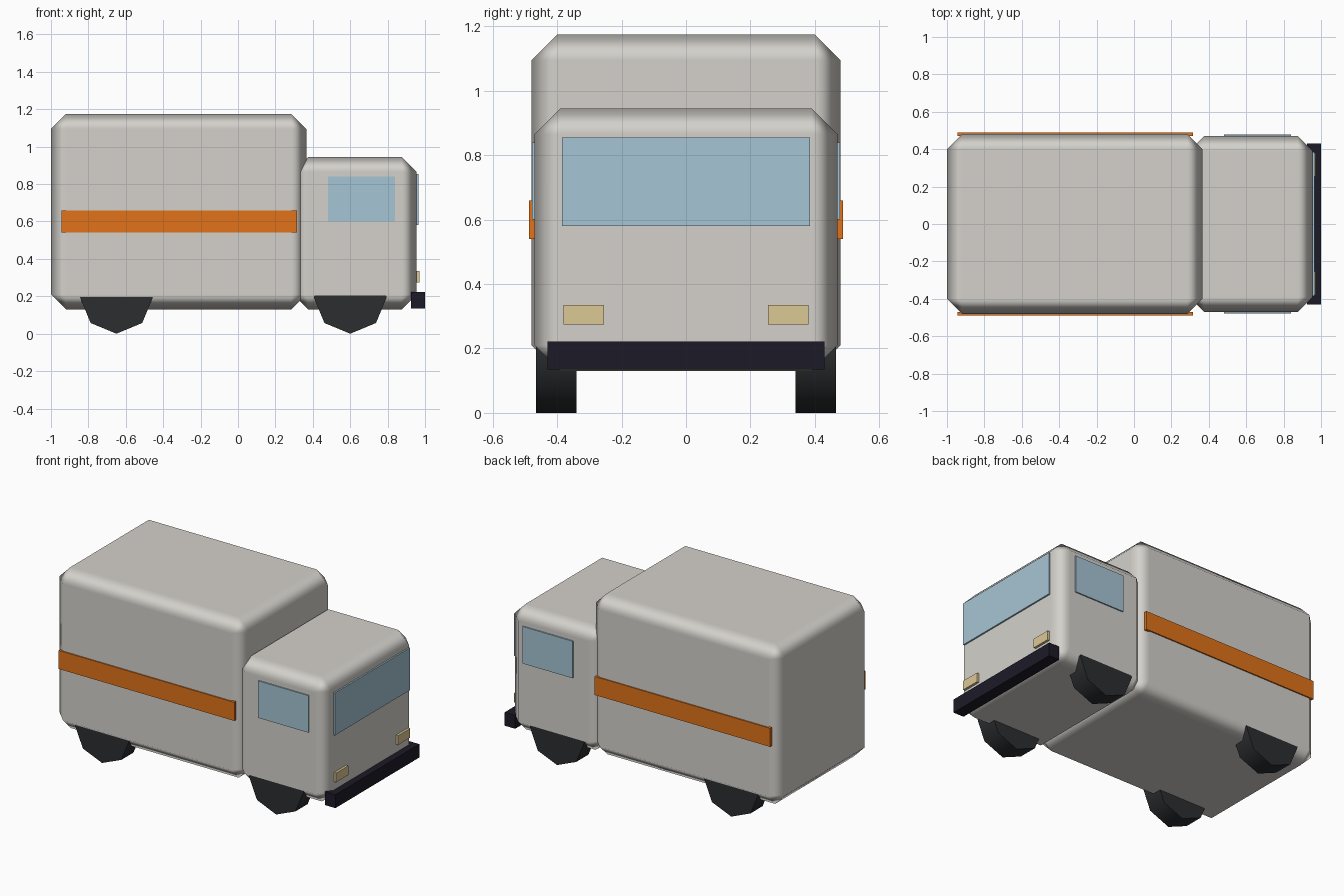
import bpy
from math import pi, radians

if "Cube" in bpy.data.objects:
    bpy.data.objects.remove(bpy.data.objects["Cube"])


def material(name, rgb):
    m = bpy.data.materials.new(name)
    m.diffuse_color = (*rgb, 1)
    m.use_nodes = True
    m.node_tree.nodes["Principled BSDF"].inputs["Base Color"].default_value = m.diffuse_color
    return m


PAINT = material("body_paint", (0.66, 0.64, 0.60))
ORANGE = material("orange", (0.75, 0.17, 0.01))
GLASS = material("glass", (0.38, 0.56, 0.66))
LAMP = material("lamp", (0.72, 0.58, 0.30))
DARK = material("bumper_dark", (0.012, 0.01, 0.02))
RUBBER = material("rubber", (0.025, 0.027, 0.03))


def box(name, x, y, z, mat, bevel=0):
    """Box from (min, max) ranges, with optional one-step soft chamfer."""
    bpy.ops.mesh.primitive_cube_add(
        size=1, location=[(a + b) / 2 for a, b in (x, y, z)])
    ob = bpy.context.object
    ob.name = name
    ob.scale = [b - a for a, b in (x, y, z)]
    bpy.ops.object.transform_apply(location=False, rotation=False, scale=True)
    ob.data.materials.append(mat)
    if bevel:
        bpy.ops.object.shade_smooth()
        mod = ob.modifiers.new("chamfer", "BEVEL")
        mod.width = bevel
        mod.segments = 1
        mod.limit_method = 'NONE'
        mod.harden_normals = True
    return ob


def span(side, a, b):
    return tuple(sorted((side * a, side * b)))


# Cargo body and cab
box("cargo_body", (-1.0, 0.365), (-0.48, 0.48), (0.13, 1.175), PAINT, 0.08)
box("cab", (0.295, 0.955), (-0.47, 0.47), (0.13, 0.945), PAINT, 0.08)

# Front details
box("windshield", (0.945, 0.965), (-0.385, 0.385), (0.58, 0.855), GLASS)
box("bumper", (0.925, 1.0), (-0.43, 0.43), (0.135, 0.222), DARK)

# Parts repeated on both sides
for side, label in ((-1, "right"), (1, "left")):
    box(f"{label}_stripe", (-0.945, 0.315), span(side, 0.47, 0.488), (0.54, 0.66), ORANGE)
    box(f"{label}_window", (0.48, 0.84), span(side, 0.46, 0.478), (0.60, 0.84), GLASS)
    box(f"{label}_headlight", (0.945, 0.97), span(side, 0.255, 0.38), (0.275, 0.335), LAMP)

    # Eight-sided wheels with a corner pointing down
    for x, end in ((-0.65, "rear"), (0.6, "front")):
        bpy.ops.mesh.primitive_cylinder_add(
            vertices=8, radius=0.195, depth=0.125,
            location=(x, side * 0.4025, 0.195), rotation=(pi / 2, 0, 0))
        wheel = bpy.context.object
        wheel.name = f"{label}_{end}_wheel"
        wheel.data.materials.append(RUBBER)
        bpy.ops.object.shade_smooth_by_angle(angle=radians(50))
